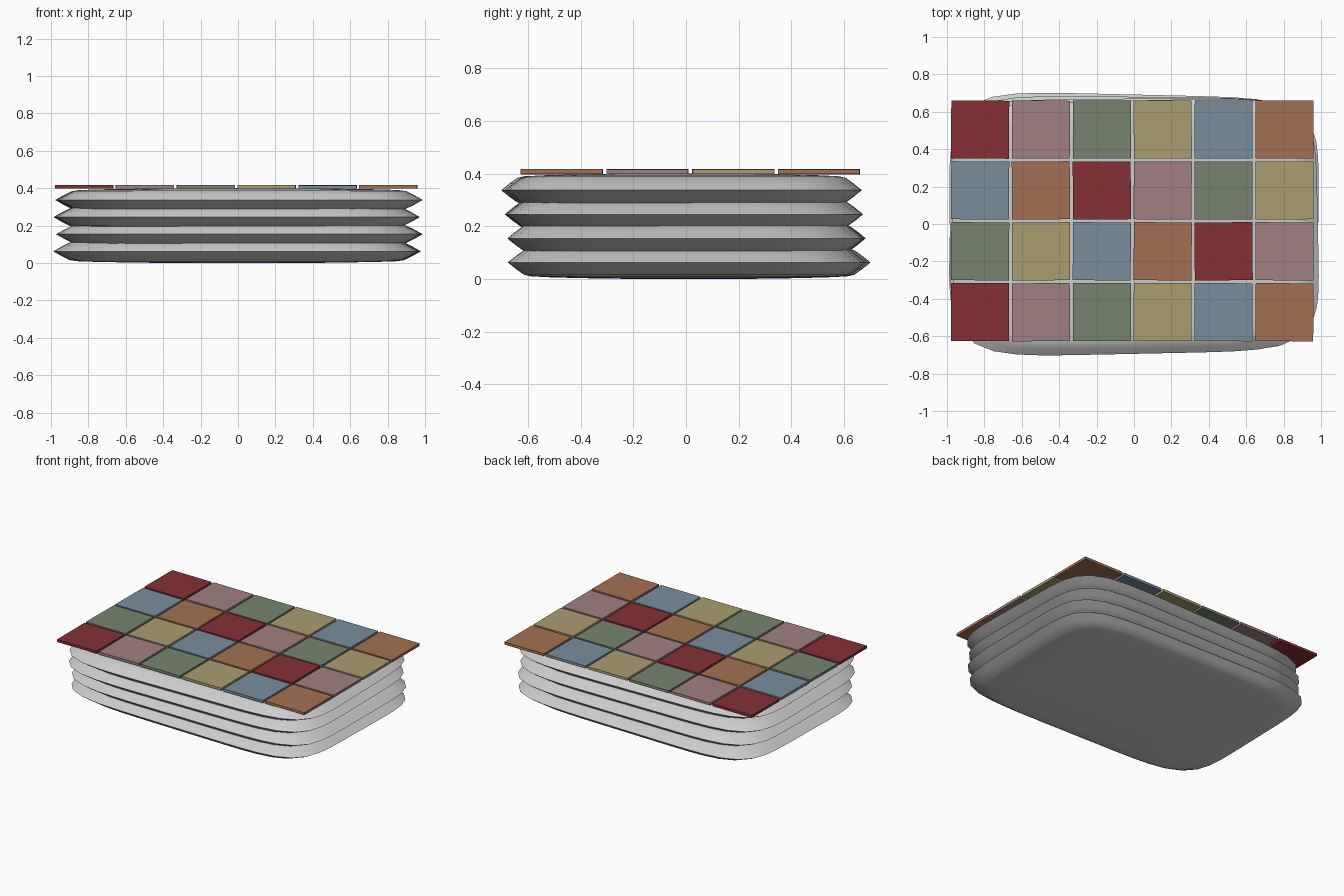
import bpy, bmesh, random
from math import cos, sin, pi, radians

if "Cube" in bpy.data.objects:
    bpy.data.objects.remove(bpy.data.objects["Cube"])

random.seed(4)


def make_object(name, bm):
    mesh = bpy.data.meshes.new(name)
    bm.to_mesh(mesh)
    bm.free()
    obj = bpy.data.objects.new(name, mesh)
    bpy.context.collection.objects.link(obj)
    return obj


def rounded_outline(hx, hy, n=64, power=6.0):
    pts = []
    for i in range(n):
        c, s = cos(2 * pi * i / n), sin(2 * pi * i / n)
        # boxy superellipse, sampled by angle
        r = (abs(c) ** power + abs(s) ** power) ** (-1 / power)
        pts.append((hx * r * c, hy * r * s))
    return pts


# Soft fold cross-section: (scale of outline, height from the rim)
HALF = [(0.955, 0.025), (0.91, 0.047), (0.87, 0.053), (0.75, 0.057),
        (0.5, 0.061), (0.25, 0.063)]
PROFILE = ([(s, -h) for s, h in reversed(HALF)] + [(1.0, 0.0)] + HALF)


def fold_layer(name, hx, hy, x, y, z, turn):
    bm = bmesh.new()
    outline = rounded_outline(hx, hy)
    n = len(outline)
    rings = [[bm.verts.new((px * s, py * s, h)) for px, py in outline]
             for s, h in PROFILE]
    for a, b in zip(rings, rings[1:]):
        for i in range(n):
            j = (i + 1) % n
            bm.faces.new((a[i], a[j], b[j], b[i]))
    bm.faces.new(rings[0][::-1])
    bm.faces.new(rings[-1])
    obj = make_object(name, bm)
    obj.location = (x, y, z)
    obj.rotation_euler.z = radians(turn)
    for p in obj.data.polygons:
        p.use_smooth = True
    bpy.context.view_layer.objects.active = obj
    obj.select_set(True)
    bpy.ops.object.shade_smooth_by_angle(angle=radians(40))
    obj.select_set(False)


# Four stacked folds, each shifted and turned a little
for k, (x, y, hy, turn) in enumerate([(-0.005, 0.012, 0.680, -1.3),
                                      (0.007, 0.002, 0.678, -0.5),
                                      (-0.007, -0.008, 0.678, 0.5),
                                      (0.005, -0.017, 0.677, 1.2)]):
    fold_layer(f"blanket_fold_{k + 1}", 0.978, hy, x, y, 0.063 + 0.0915 * k, turn)

# Patch colours
COLOURS = {"red": (0.235, 0.03, 0.035), "pink": (0.35, 0.215, 0.22),
           "green": (0.18, 0.235, 0.155), "yellow": (0.40, 0.34, 0.16),
           "blue": (0.19, 0.27, 0.335), "orange": (0.37, 0.165, 0.085)}
mats = []
for name, rgb in COLOURS.items():
    m = bpy.data.materials.new(name + "_cloth")
    m.diffuse_color = (*rgb, 1)
    m.use_nodes = True
    m.node_tree.nodes["Principled BSDF"].inputs["Base Color"].default_value = m.diffuse_color
    mats.append(m)

# Patchwork squares on the top
for row in range(4):
    for col in range(6):
        bm = bmesh.new()
        bmesh.ops.create_cube(bm, size=1)
        bmesh.ops.scale(bm, vec=(0.31, 0.31, 0.018), verts=bm.verts)
        obj = make_object(f"patch_{row + 1}_{col + 1}", bm)
        obj.location = (-0.823 + 0.3255 * col, 0.505 - 0.3255 * row,
                        0.4075 + random.uniform(-0.001, 0.001))
        obj.rotation_euler.z = radians(random.uniform(-0.6, 0.6))
        obj.data.materials.append(mats[(col + 4 * row) % 6])
